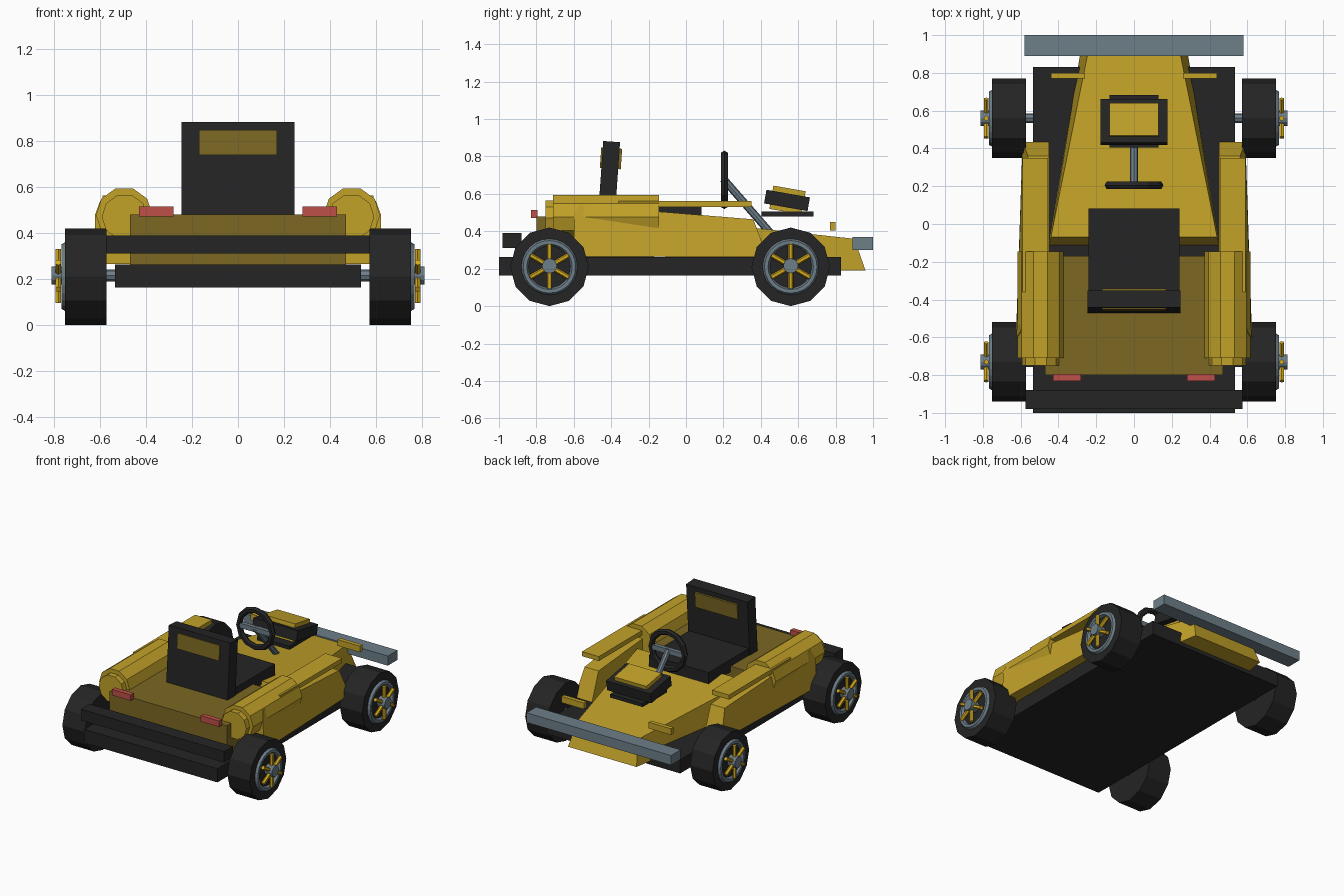
import bpy, bmesh, math
from mathutils import Vector, Matrix

if "Cube" in bpy.data.objects:
    bpy.data.objects.remove(bpy.data.objects["Cube"])


def mat(name, c):
    m = bpy.data.materials.new(name)
    m.diffuse_color = (*c, 1)
    m.use_nodes = True
    m.node_tree.nodes["Principled BSDF"].inputs["Base Color"].default_value = m.diffuse_color
    return m


YELLOW = mat("yellow", (0.54, 0.36, 0.022))
GOLD = mat("gold", (0.66, 0.40, 0.012))
OLIVE = mat("dark_yellow", (0.20, 0.14, 0.017))
BLACK = mat("black", (0.018, 0.018, 0.018))
GREY = mat("steel_grey", (0.155, 0.21, 0.25))
RED = mat("red", (0.52, 0.08, 0.065))


def add(name, bm, m):
    bmesh.ops.recalc_face_normals(bm, faces=bm.faces)
    me = bpy.data.meshes.new(name)
    bm.to_mesh(me)
    bm.free()
    me.materials.append(m)
    ob = bpy.data.objects.new(name, me)
    bpy.context.collection.objects.link(ob)
    return ob


def box(name, m, x, y, z, tilt=0):
    """Box from (min, max) ranges, tilted about the x axis through its centre."""
    bm = bmesh.new()
    c = Vector([sum(r) / 2 for r in (x, y, z)])
    s = [r[1] - r[0] for r in (x, y, z)]
    M = Matrix.Translation(c) @ Matrix.Rotation(math.radians(tilt), 4, 'X') @ Matrix.Diagonal((*s, 1))
    bmesh.ops.create_cube(bm, size=1, matrix=M)
    return add(name, bm, m)


def rod(name, m, a, b, r, n, spin=0):
    """Cylinder between two points."""
    a, b = Vector(a), Vector(b)
    d = b - a
    M = (Matrix.Translation((a + b) / 2) @ d.to_track_quat('Z', 'Y').to_matrix().to_4x4()
         @ Matrix.Rotation(math.radians(spin), 4, 'Z'))
    bm = bmesh.new()
    bmesh.ops.create_cone(bm, cap_ends=True, segments=n, radius1=r, radius2=r, depth=d.length, matrix=M)
    return add(name, bm, m)


def ring(name, m, loc, rot, R, r, n, k):
    bpy.ops.mesh.primitive_torus_add(location=loc, rotation=rot, major_radius=R, minor_radius=r,
                                     major_segments=n, minor_segments=k)
    ob = bpy.context.object
    ob.name = name
    ob.data.materials.append(m)
    return ob


def bridge(name, m, la, lb):
    """Solid between two point loops of equal length."""
    bm = bmesh.new()
    a = [bm.verts.new(p) for p in la]
    b = [bm.verts.new(p) for p in lb]
    n = len(a)
    bm.faces.new(a)
    bm.faces.new(b)
    for i in range(n):
        j = (i + 1) % n
        bm.faces.new((a[i], a[j], b[j], b[i]))
    return add(name, bm, m)


def span(s, a, b):
    return tuple(sorted((s * a, s * b)))


# Floor, bumpers, rear deck
box("floor", BLACK, (-.535, .535), (-1, .83), (.163, .262))
box("rear_bumper", BLACK, (-.575, .575), (-.98, -.88), (.31, .39))
box("front_bumper", GREY, (-.58, .58), (.89, 1), (.30, .37))
box("rear_deck", OLIVE, (-.47, .47), (-.80, -.17), (.255, .48))

# Tapered nose: side profile bridged from left to right
nose = [(-.07, .465, .44), (.90, .36, .245), (.96, .19, .275), (-.125, .19, .455)]
bridge("nose", YELLOW, [(-x, y, z) for y, z, x in nose], [(x, y, z) for y, z, x in nose])

for s, side in ((-1, "left"), (1, "right")):
    # Side panel with a slightly flared outer face
    prof = [(-.60, .265, .625), (-.60, .48, .622), (-.57, .54, .60),
            (.36, .464, .562), (.435, .265, .59)]
    bridge(side + "_side_panel", YELLOW, [(s * x, y, z) for y, z, x in prof],
           [(s * .45, y, z) for y, z, x in prof])
    # Rear pod with stepped end and the plate on top
    rod(side + "_pod", YELLOW, (s * .495, -.71, .477), (s * .495, -.145, .477), .123, 10, 18)
    rod(side + "_pod_cap", YELLOW, (s * .493, -.75, .47), (s * .493, -.70, .47), .1, 10, 18)
    box(side + "_top_plate", YELLOW, span(s, .455, .59), (-.36, .35), (.53, .563))
    # Lights
    box(side + "_tail_light", RED, span(s, .28, .43), (-.83, -.795), (.472, .515))
    box(side + "_front_light", YELLOW, span(s, .26, .44), (.77, .80), (.405, .45))

    # Wheels
    for y, end in ((-.73, "rear"), (.56, "front")):
        n = f"{end}_{side}_"
        rod(n + "tire", BLACK, (s * .572, y, .21), (s * .752, y, .21), .21, 12)
        ring(n + "rim", GREY, (s * .752, y, .21), (0, math.pi / 2, 0), .131, .019, 24, 6)
        rod(n + "hub", GREY, (s * .74, y, .215), (s * .812, y, .215), .04, 12)
        for i in range(6):
            a = math.radians(60 * i)
            d = Vector((0, math.sin(a), math.cos(a)))
            o = Vector((s * .782, y, .213))
            rod(n + "spoke", GOLD, o + d * .03, o + d * .118, .014, 6)

for y, end in ((-.73, "rear"), (.56, "front")):
    rod(end + "_axle", GREY, (-.76, y, .215), (.76, y, .215), .026, 8)

# Seat
box("seat_cushion", BLACK, (-.24, .24), (-.42, .083), (.44, .53))
box("seat_back", BLACK, (-.246, .246), (-.457, -.367), (.465, .88), -4)
box("seat_back_panel", OLIVE, (-.17, .17), (-.457, -.345), (.735, .845), -4)

# Steering wheel and column
ring("steering_wheel", BLACK, (0, .205, .675), (math.pi / 2, 0, 0), .134, .022, 12, 6)
box("steering_spoke", GREY, (-.125, .125), (.19, .22), (.655, .69))
rod("steering_column", GREY, (0, .20, .68), (0, .47, .37), .021, 8)

# Raised box above the nose
box("nose_box_base", BLACK, (-.13, .13), (.405, .683), (.48, .505))
box("nose_box", BLACK, (-.178, .178), (.422, .658), (.528, .602), -10)
box("nose_box_panel", YELLOW, (-.13, .13), (.455, .63), (.504, .63), -10)
